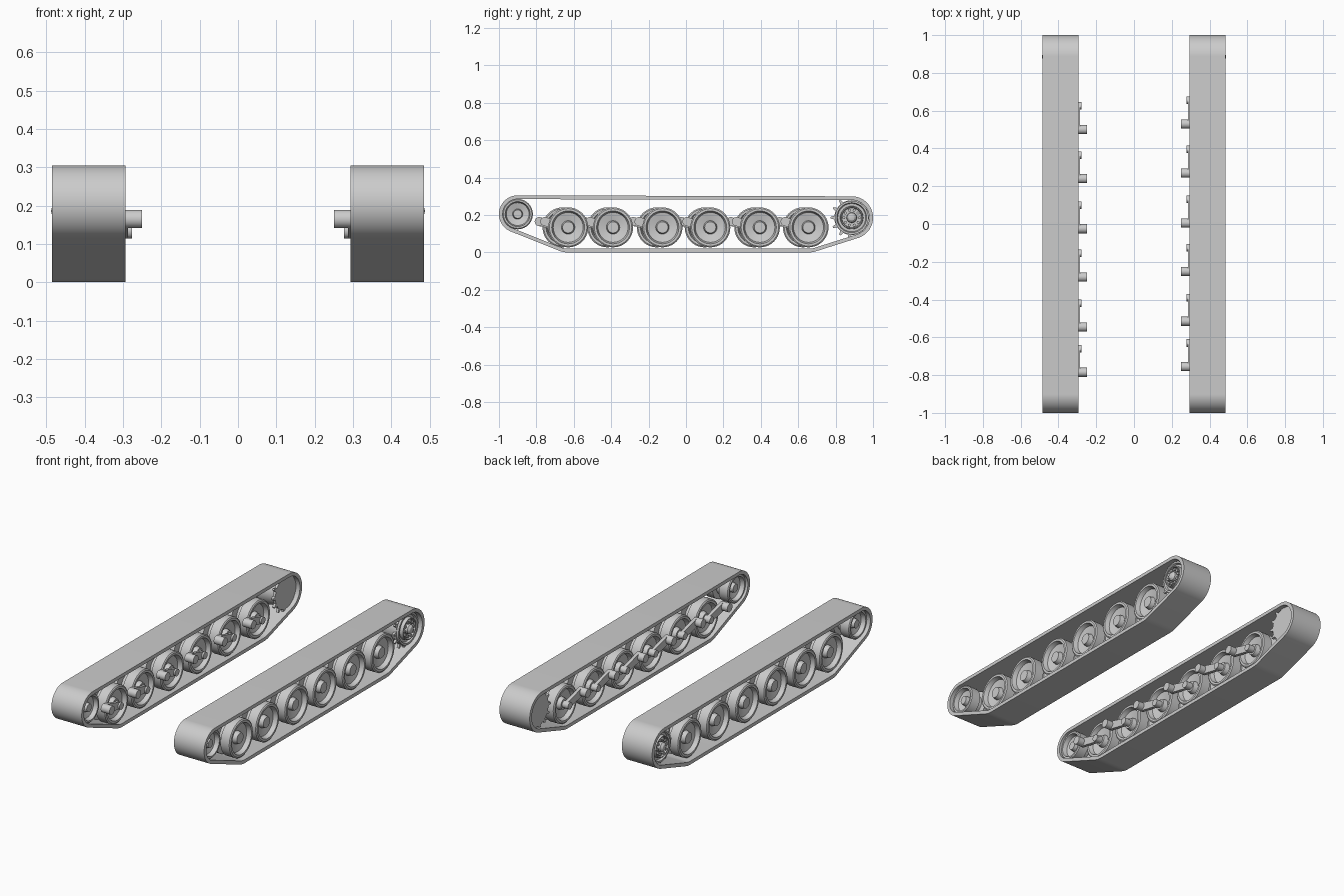
import bpy, bmesh, math
from mathutils import Vector

old = bpy.data.objects.get("Cube")
if old:
    bpy.data.objects.remove(old)

grey = bpy.data.materials.new("plain_grey")
grey.use_nodes = True
grey.diffuse_color = (0.6, 0.6, 0.6, 1)
grey.node_tree.nodes["Principled BSDF"].inputs["Base Color"].default_value = (0.6, 0.6, 0.6, 1)
made = []


def finish(name, bm, side):
    """Mirror to the wanted side and turn the bmesh into an object."""
    for v in bm.verts:
        v.co.x *= side
    bmesh.ops.remove_doubles(bm, verts=bm.verts, dist=1e-5)
    bmesh.ops.recalc_face_normals(bm, faces=bm.faces)
    mesh = bpy.data.meshes.new(name)
    bm.to_mesh(mesh)
    bm.free()
    mesh.materials.append(grey)
    obj = bpy.data.objects.new(name, mesh)
    bpy.context.collection.objects.link(obj)
    made.append(obj)


def belt(circles, steps, shrink=0.0):
    """Outline of a belt stretched round circles given as (y, z, radius)."""
    pts = []
    for i in range(steps):
        a = math.tau * (i + 0.5) / steps
        c, s = math.cos(a), math.sin(a)
        y, z, r = max(circles, key=lambda k: k[0] * c + k[1] * s + k[2])
        pts.append((y + (r - shrink) * c, z + (r - shrink) * s))
    return pts


def prism(name, outline, x0, x1, side):
    bm = bmesh.new()
    a = [bm.verts.new((x0, y, z)) for y, z in outline]
    b = [bm.verts.new((x1, y, z)) for y, z in outline]
    bm.faces.new(a)
    bm.faces.new(b)
    for i in range(len(a)):
        bm.faces.new((a[i - 1], a[i], b[i], b[i - 1]))
    finish(name, bm, side)


def ring(name, outer, inner, x0, x1, side):
    bm = bmesh.new()
    loops = [[bm.verts.new((x, y, z)) for y, z in o]
             for o, x in ((outer, x0), (outer, x1), (inner, x1), (inner, x0))]
    for k in range(4):
        p, q = loops[k - 1], loops[k]
        for i in range(len(p)):
            bm.faces.new((p[i - 1], p[i], q[i], q[i - 1]))
    finish(name, bm, side)


def lathe(name, profile, y, z, side, steps=40):
    """Turn a profile of (x, radius) round the axle line."""
    bm = bmesh.new()
    vs = [bm.verts.new((x, y + r, z)) for x, r in profile]
    es = [bm.edges.new(p) for p in zip(vs, vs[1:])]
    bmesh.ops.spin(bm, geom=vs + es, cent=Vector((0, y, z)), axis=Vector((1, 0, 0)),
                   angle=math.tau, steps=steps, use_duplicate=False)
    finish(name, bm, side)


def rod(name, y, z, r, x0, x1, side, steps=24):
    lathe(name, [(x0, 0), (x0, r), (x1, r), (x1, 0)], y, z, side, steps)


def gear(y, z, root, tip, teeth):
    pts = []
    for i in range(teeth):
        for part, r in ((0.0, root), (0.28, root), (0.42, tip), (0.58, tip), (0.72, root)):
            a = math.tau * (i + part) / teeth
            pts.append((y + r * math.cos(a), z + r * math.sin(a)))
    return pts


# Dished twin-disc wheel, half of its profile as (distance from middle, radius)
HALF = [(0.07, 0), (0.07, 0.03), (0.045, 0.036), (0.055, 0.08), (0.08, 0.088),
        (0.08, 0.1), (0.075, 0.107), (0.02, 0.107), (0.015, 0.07)]
MID = 0.385


def wheel(name, y, z, scale, side):
    prof = [(MID - d, r * scale) for d, r in HALF]
    prof += [(MID + d, r * scale) for d, r in reversed(HALF)]
    lathe(name, prof, y, z, side)


WHEELS = (-0.63, -0.39, -0.126, 0.13, 0.395, 0.655)
AXLE_Z, PIVOT_Z = 0.134, 0.165
FRONT, REAR = (-0.9, 0.205), (0.886, 0.186)
path = [(*FRONT, 0.1), (*REAR, 0.114)] + [(y, AXLE_Z, AXLE_Z) for y in (WHEELS[0], WHEELS[-1])]

for side, tag, shift in ((1, "left", 0.0), (-1, "right", -0.03)):
    # Track band
    ring(tag + "_track", belt(path, 120), belt(path, 120, 0.02), 0.293, 0.485, side)

    # Road wheels on trailing arms
    for n, wy in enumerate(WHEELS, 1):
        y = wy + shift
        py = y - 0.125
        wheel(f"{tag}_road_wheel_{n}", y, AXLE_Z, 1, side)
        rod(f"{tag}_wheel_axle_{n}", y, AXLE_Z, 0.02, 0.277, 0.35, side)
        prism(f"{tag}_swing_arm_{n}",
              belt([(py, PIVOT_Z, 0.024), (y, AXLE_Z, 0.02)], 32), 0.287, 0.306, side)
        rod(f"{tag}_arm_pivot_{n}", py, PIVOT_Z, 0.024, 0.25, 0.3, side)

    # Front idler
    wheel(tag + "_idler", *FRONT, 0.76, side)

    # Rear sprocket: two toothed plates, dished drum, bolts and hub cap
    for x, part in ((0.318, "inner"), (0.435, "outer")):
        prism(f"{tag}_sprocket_{part}_teeth", gear(*REAR, 0.093, 0.113, 13), x, x + 0.014, side)
    lathe(tag + "_sprocket_drum",
          [(0.325, 0), (0.325, 0.075), (0.44, 0.09), (0.462, 0.09), (0.462, 0.08),
           (0.45, 0.075), (0.45, 0.062), (0.47, 0.06), (0.47, 0.055), (0.455, 0.052),
           (0.455, 0)], *REAR, side)
    for i in range(10):
        a = math.tau * i / 10
        rod(f"{tag}_sprocket_bolt_{i + 1}", REAR[0] + 0.042 * math.cos(a),
            REAR[1] + 0.042 * math.sin(a), 0.008, 0.45, 0.47, side, 8)
    lathe(tag + "_sprocket_hub",
          [(0.45, 0), (0.45, 0.028), (0.474, 0.026), (0.484, 0.016), (0.488, 0)], *REAR, side)

# Smooth shading with crisp edges
bpy.ops.object.select_all(action="DESELECT")
for obj in made:
    obj.select_set(True)
bpy.context.view_layer.objects.active = made[0]
bpy.ops.object.shade_smooth_by_angle(angle=math.radians(30))
